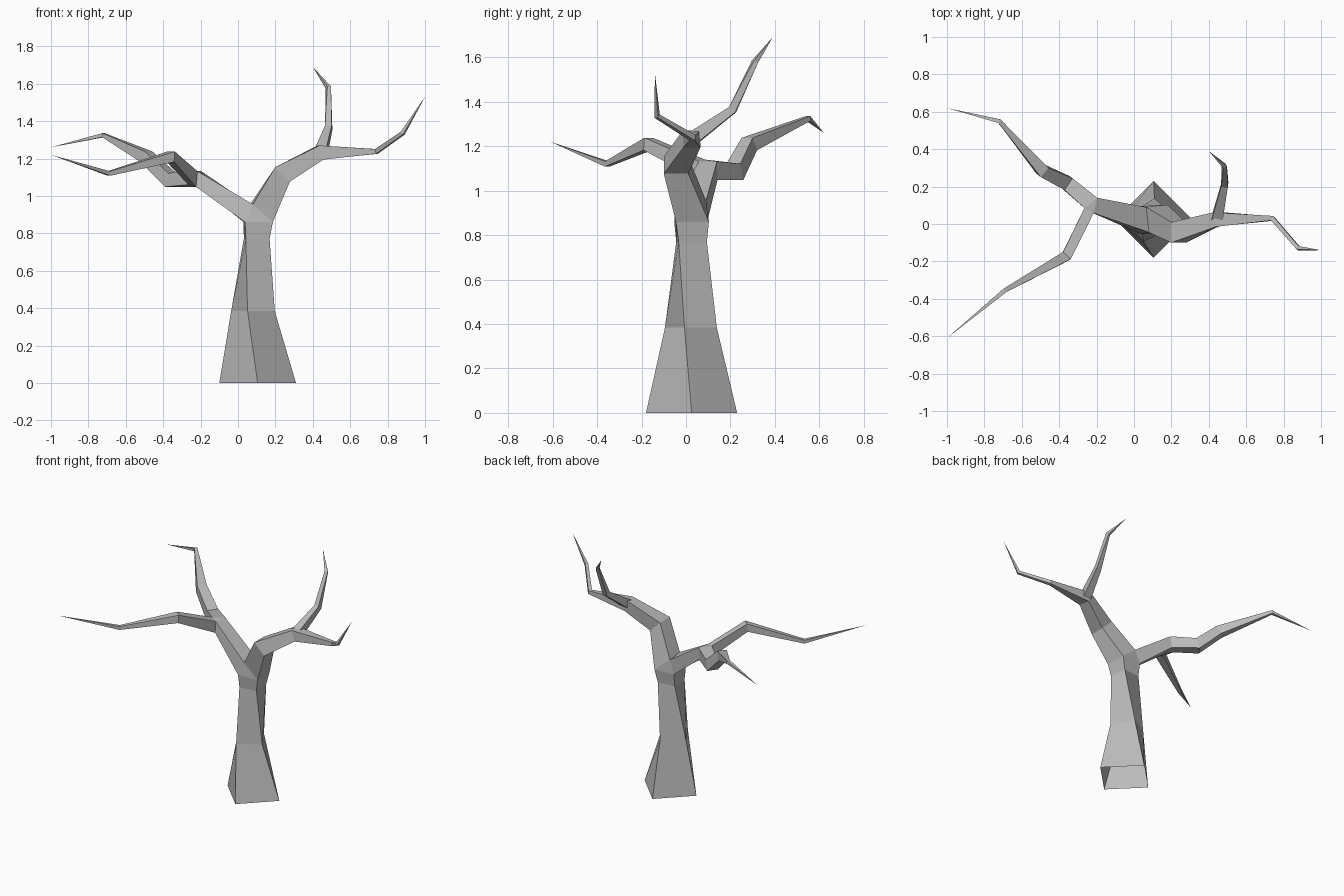
import bpy
import bmesh
from math import cos, sin, radians
from mathutils import Vector

cube = bpy.data.objects.get("Cube")
if cube:
    bpy.data.objects.remove(cube, do_unlink=True)

UP = Vector((0, 0, 1))
bm = bmesh.new()


def vert(*co):
    return bm.verts.new(co)


def middle(ring):
    return sum((v.co for v in ring), Vector()) / len(ring)


def level_ring(center, radius, twist):
    """Horizontal square ring of the trunk, turned clockwise by twist degrees."""
    x, y, z = center
    angles = [radians(90 * k - twist) for k in range(4)]
    return [vert(x + radius * cos(a), y + radius * sin(a), z) for a in angles]


def branch_ring(center, direction, half):
    """Square ring across a branch."""
    d = Vector(direction).normalized()
    side = d.cross(UP).normalized() * half
    up = side.cross(d).normalized() * half
    c = Vector(center)
    return [vert(*(c + side * s + up * u))
            for s, u in ((-1, -1), (1, -1), (1, 1), (-1, 1))]


def bridge(a, b):
    """Join two four-sided rings, pairing the corners that match best."""
    ca, cb = middle(a), middle(b)
    options = [o[k:] + o[:k] for o in (b, b[::-1]) for k in range(4)]
    best = min(options, key=lambda o: sum(
        ((p.co - ca) - (q.co - cb)).length_squared for p, q in zip(a, o)))
    for k in range(4):
        n = (k + 1) % 4
        bm.faces.new((a[k], a[n], best[n], best[k]))


def limb(start, joints, tip):
    """Grow a limb from a ring through (point, half width) joints to a sharp tip."""
    path = [middle(start)] + [Vector(p) for p, h in joints] + [Vector(tip)]
    ring = start
    for i, (point, half) in enumerate(joints, 1):
        before = (path[i] - path[i - 1]).normalized()
        after = (path[i + 1] - path[i]).normalized()
        new = branch_ring(point, before + after, half)
        bridge(ring, new)
        ring = new
    end = vert(*tip)
    for k in range(4):
        bm.faces.new((ring[k], ring[(k + 1) % 4], end))


# Trunk: twisted, open at the bottom
levels = [((0.105, 0.025, 0), 0.205, 0), ((0.08, 0.022, 0.385), 0.12, 14),
          ((0.1, 0.025, 0.77), 0.09, 40), ((0.108, 0.025, 0.86), 0.105, 42)]
trunk = [level_ring(*lv) for lv in levels]
for low, high in zip(trunk, trunk[1:]):
    bridge(low, high)

# Main fork
right_front, right_back, left_back, left_front = trunk[-1]
fork_front = vert(0.08, -0.045, 0.955)
fork_back = vert(0.065, 0.09, 0.955)
bm.faces.new((left_front, right_front, fork_front))
bm.faces.new((right_back, left_back, fork_back))

# Bough toward -x, splitting into a front and a back limb
bough = branch_ring((-0.21, 0.1, 1.09), (-1, 0.25, 0.1), 0.042)
bridge([left_front, left_back, fork_back, fork_front], bough)
split_low, split_high = vert(-0.265, 0.085, 1.06), vert(-0.265, 0.085, 1.14)
bm.faces.new((bough[0], bough[1], split_low))
bm.faces.new((bough[2], bough[3], split_high))
limb([bough[0], split_low, split_high, bough[3]],
     [((-0.36, -0.17, 1.21), 0.028), ((-0.69, -0.355, 1.12), 0.012)],
     (-1, -0.61, 1.22))
limb([bough[1], split_low, split_high, bough[2]],
     [((-0.36, 0.22, 1.085), 0.038), ((-0.49, 0.285, 1.21), 0.032),
      ((-0.72, 0.55, 1.325), 0.011)],
     (-1, 0.62, 1.26))

# Bough toward +x, with a long outer limb
limb([right_front, right_back, fork_back, fork_front],
     [((0.238, -0.045, 1.115), 0.055), ((0.44, 0.025, 1.232), 0.039),
      ((0.74, 0.03, 1.238), 0.013), ((0.88, -0.13, 1.335), 0.01)],
     (1, -0.14, 1.53))

# Upright limb rooted in that bough
limb(branch_ring((0.445, 0.03, 1.235), (0.1, 0.8, 0.6), 0.03),
     [((0.485, 0.21, 1.365), 0.018), ((0.483, 0.31, 1.58), 0.011)],
     (0.4, 0.39, 1.69))

bmesh.ops.recalc_face_normals(bm, faces=bm.faces[:])
mesh = bpy.data.meshes.new("bare_tree")
bm.to_mesh(mesh)
bm.free()

# Bark colour
bark = bpy.data.materials.new("grey_bark")
bark.use_nodes = True
colour = (0.5, 0.5, 0.5, 1)
bark.diffuse_color = colour
bark.node_tree.nodes["Principled BSDF"].inputs["Base Color"].default_value = colour
mesh.materials.append(bark)

tree = bpy.data.objects.new("bare_tree", mesh)
bpy.context.collection.objects.link(tree)
